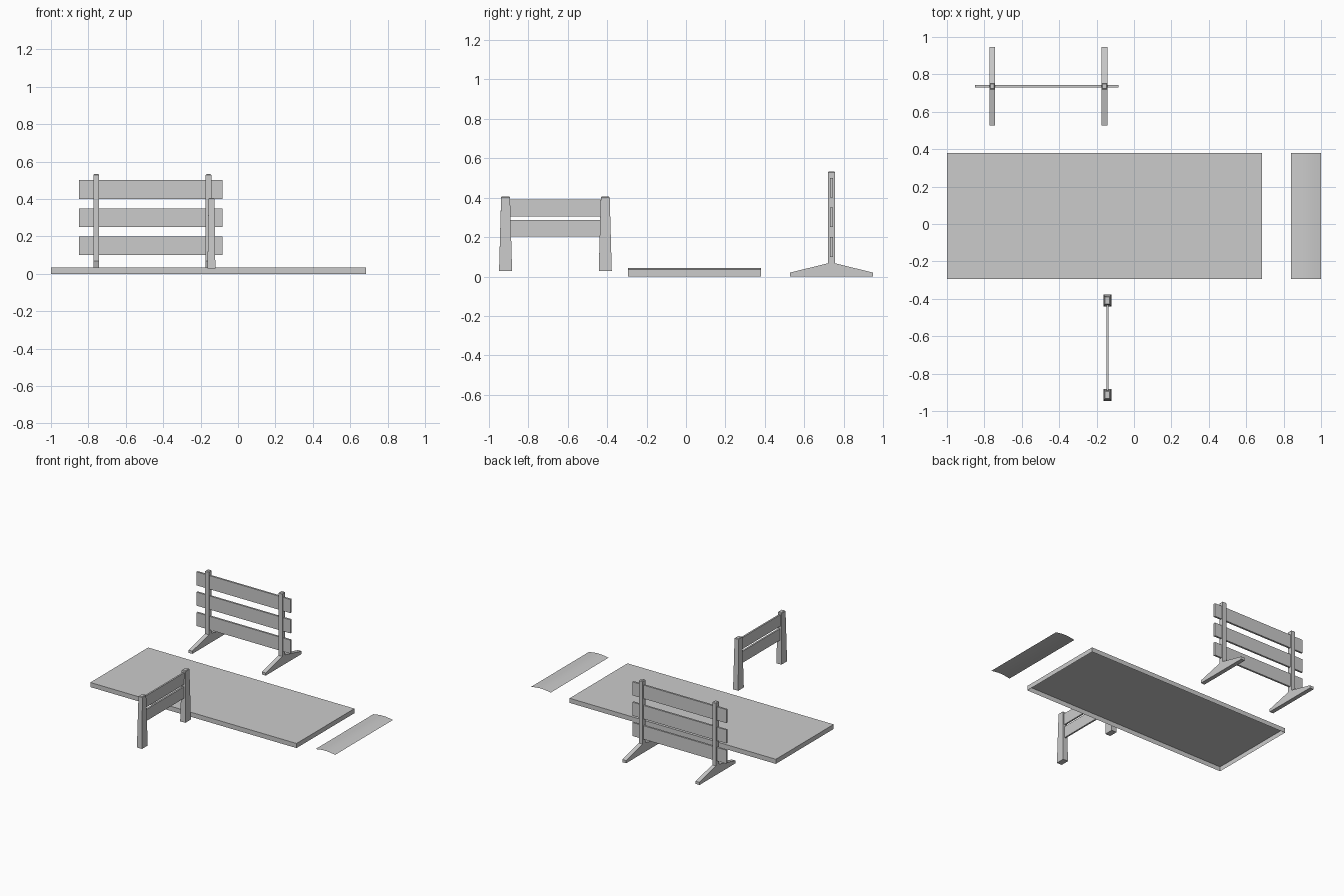
import bpy, bmesh, math

if "Cube" in bpy.data.objects:
    bpy.data.objects.remove(bpy.data.objects["Cube"])


def make_object(name, bm, recalc=True):
    if recalc:
        bmesh.ops.recalc_face_normals(bm, faces=bm.faces)
    mesh = bpy.data.meshes.new(name)
    bm.to_mesh(mesh)
    bm.free()
    ob = bpy.data.objects.new(name, mesh)
    bpy.context.collection.objects.link(ob)
    return ob


def cube_mesh(lo, hi):
    bm = bmesh.new()
    bmesh.ops.create_cube(bm, size=1)
    for v in bm.verts:
        v.co = [(lo[i] + hi[i]) / 2 + v.co[i] * (hi[i] - lo[i]) for i in range(3)]
    return bm


def box(name, lo, hi):
    return make_object(name, cube_mesh(lo, hi))


def chamfer_top(bm, width):
    top = max(v.co.z for v in bm.verts)
    edges = [e for e in bm.edges if all(v.co.z > top - 1e-5 for v in e.verts)]
    bmesh.ops.bevel(bm, geom=edges, offset=width, segments=1, affect='EDGES')


def extrude_x(name, profile, x, half, chamfer):
    bm = bmesh.new()
    face = bm.faces.new([bm.verts.new((x - half, y, z)) for y, z in profile])
    ext = bmesh.ops.extrude_face_region(bm, geom=[face])
    for v in ext["geom"]:
        if isinstance(v, bmesh.types.BMVert):
            v.co.x += 2 * half
    bmesh.ops.recalc_face_normals(bm, faces=bm.faces)
    chamfer_top(bm, chamfer)
    return make_object(name, bm)


# Thin-walled platform, open underneath
bm = cube_mesh((-1, -0.295, 0), (0.685, 0.38, 0.034))
bm.normal_update()
bmesh.ops.delete(bm, geom=[f for f in bm.faces if f.normal.z < -0.5], context='FACES')
make_object("platform", bm, recalc=False)

# Gently arched strip beside the platform
bm = bmesh.new()
n = 8
rows = []
for i in range(n + 1):
    t = i / n
    x, z = 0.84 + 0.16 * t, 0.034 + 0.009 * math.sin(math.pi * t)
    rows.append([bm.verts.new((x, y, z)) for y in (-0.295, 0.38)])
for a, b in zip(rows, rows[1:]):
    f = bm.faces.new((a[0], b[0], b[1], a[1]))
    f.smooth = True
make_object("arched_strip", bm, recalc=False)

# Back fence: upright posts with spreading feet
cy = 0.737
half_profile = [(0.21, 0), (0.21, 0.02), (0.017, 0.067), (0.017, 0.533)]
profile = [(cy + y, z) for y, z in half_profile]
profile += [(cy - y, z) for y, z in reversed(half_profile)]
for side, x in (("left", -0.758), ("right", -0.158)):
    extrude_x("back_fence_post_" + side, profile, x, 0.0155, 0.005)

# Back fence: three long planks
for i in range(3):
    z = 0.1 + 0.15 * i
    box(f"back_fence_plank_{i + 1}", (-0.85, cy - 0.007, z), (-0.083, cy + 0.007, z + 0.1))

# Front fence: tapered posts
cx = -0.142
for side, y in (("near", -0.914), ("far", -0.409)):
    bm = cube_mesh((cx - 0.021, y - 0.033, 0.027), (cx + 0.021, y + 0.033, 0.405))
    for v in bm.verts:
        if v.co.z > 0.2:
            v.co.x = cx + (v.co.x - cx) * 0.75
            v.co.y = y + (v.co.y - y) * 0.68
    chamfer_top(bm, 0.004)
    make_object("front_fence_post_" + side, bm)

# Front fence: two planks
for i, z in enumerate((0.202, 0.304)):
    box(f"front_fence_plank_{i + 1}", (cx - 0.006, -0.914, z), (cx + 0.006, -0.409, z + 0.085))
